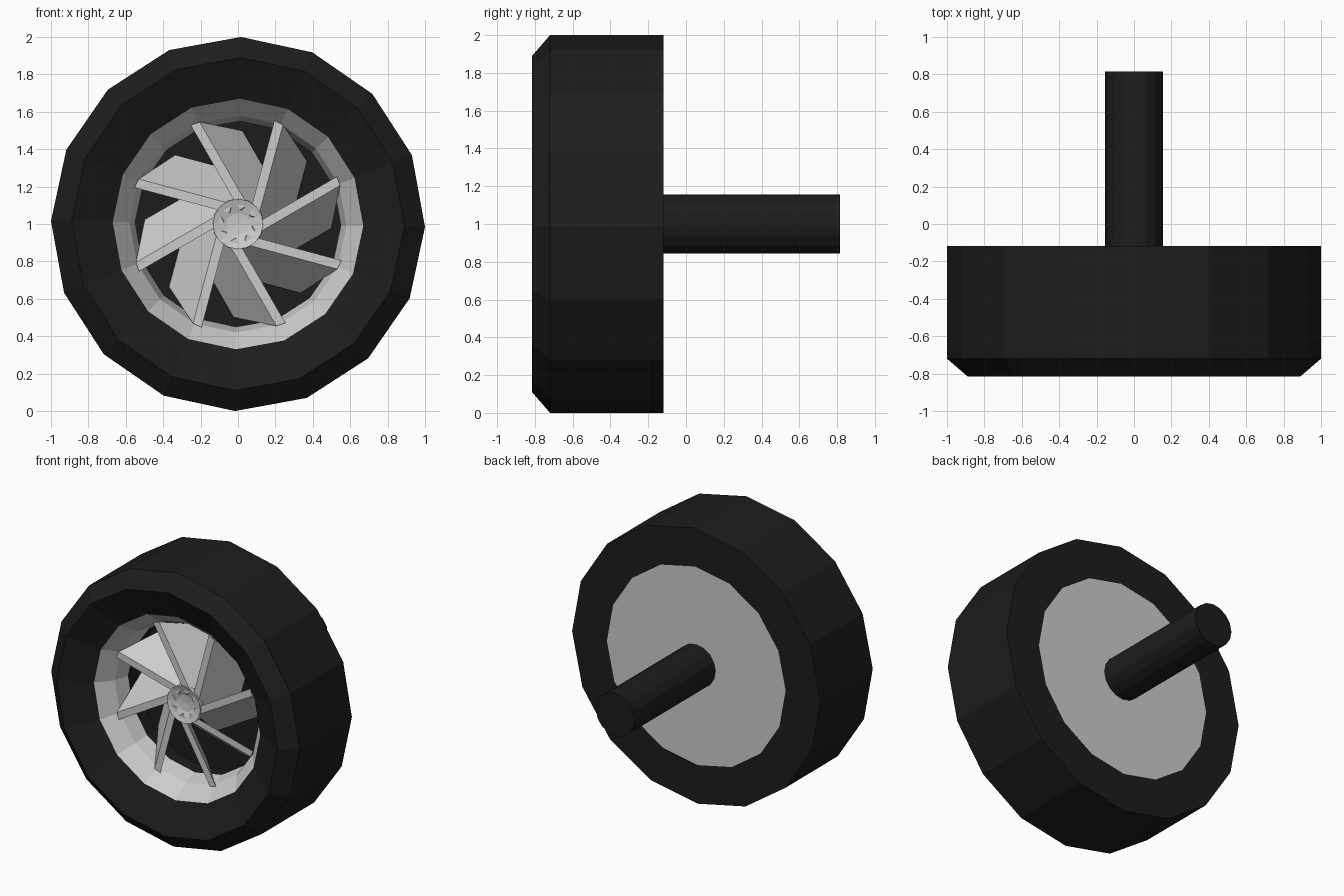
import bpy, bmesh
from math import sin, cos, pi, radians

if "Cube" in bpy.data.objects:
    bpy.data.objects.remove(bpy.data.objects["Cube"])

SIDES = 16
black = bpy.data.materials.new("black_rubber")
black.diffuse_color = (0.012, 0.012, 0.012, 1)
black.use_nodes = True
black.node_tree.nodes["Principled BSDF"].inputs["Base Color"].default_value = black.diffuse_color


def finish(name, bm, mat=None):
    bmesh.ops.remove_doubles(bm, verts=bm.verts, dist=0.0005)
    bmesh.ops.recalc_face_normals(bm, faces=bm.faces)
    me = bpy.data.meshes.new(name)
    bm.to_mesh(me)
    bm.free()
    ob = bpy.data.objects.new(name, me)
    bpy.context.collection.objects.link(ob)
    if mat:
        me.materials.append(mat)
    return ob


def lathe(name, profile, mat=None, sides=SIDES, closed=False):
    """Spin (radius, y) points about the wheel axis at z = 1."""
    bm = bmesh.new()
    rings = []
    for r, y in profile:
        ring = []
        for i in range(sides):
            a = 2 * pi * i / sides - radians(0.9)
            ring.append(bm.verts.new((r * cos(a), y, 1 + r * sin(a))))
        rings.append(ring)
    pairs = list(zip(rings, rings[1:]))
    if closed:
        pairs.append((rings[-1], rings[0]))
    for a, b in pairs:
        for i in range(sides):
            j = (i + 1) % sides
            bm.faces.new((a[i], a[j], b[j], b[i]))
    return finish(name, bm, mat)


# tyre with chamfered shoulder and dished front wall
lathe("tyre", [(0.72, -0.118), (1.0, -0.118), (1.0, -0.72), (0.89, -0.815),
               (0.67, -0.70), (0.67, -0.30)], mat=black, closed=True)

# metal rim lip
lathe("rim", [(0.67, -0.70), (0.58, -0.59), (0.55, -0.48),
              (0.62, -0.48), (0.67, -0.60)], closed=True)

# dark well behind the spokes
lathe("wheel_well", [(0.60, -0.48), (0.55, -0.48), (0.55, -0.38), (0.0, -0.38)], mat=black)

# flat back plate
lathe("back_plate", [(0.0, -0.118), (0.72, -0.118), (0.67, -0.20), (0.0, -0.20)])

# axle
lathe("axle", [(0.0, -0.15), (0.155, -0.15), (0.155, 0.815), (0.0, 0.815)], mat=black)

# dished hub
lathe("hub", [(0.0, -0.595), (0.06, -0.60), (0.135, -0.625), (0.14, -0.40), (0.0, -0.40)])

# swept spoke blades: narrow bar at the front, leaning clockwise to the back
front, back = -0.615, -0.39
bar = [(0.06, 0.045), (0.585, 0.045), (0.575, 0.095), (0.06, 0.095)]
root = [(-0.05, 0.22), (0.43, 0.22), (0.42, 0.27), (-0.05, 0.27)]
for k in range(8):
    a = radians(75 + 45 * k)
    bm = bmesh.new()

    def place(pts, y):
        return [bm.verts.new((u * cos(a) + v * sin(a), y, 1 + u * sin(a) - v * cos(a)))
                for u, v in pts]

    f, b = place(bar, front), place(root, back)
    bm.faces.new(f)
    bm.faces.new(b[::-1])
    for i in range(4):
        j = (i + 1) % 4
        bm.faces.new((f[i], b[i], b[j], f[j]))
    finish(f"spoke_{k + 1}", bm)
